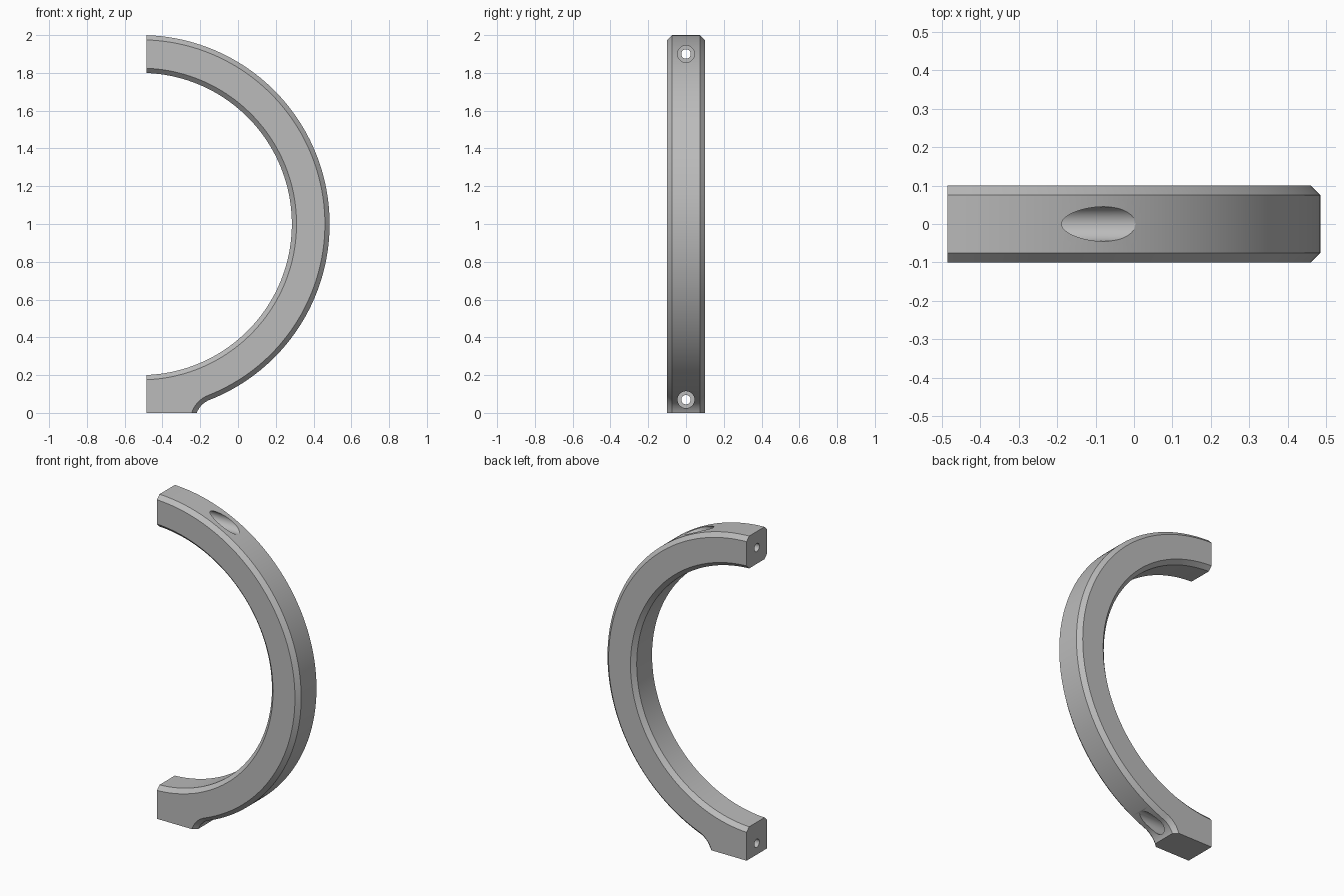
import bpy
import bmesh
from math import acos, asin, atan2, cos, pi, sin, sqrt

cube = bpy.data.objects.get("Cube")
if cube:
    bpy.data.objects.remove(cube, do_unlink=True)

CX, CZ = -0.515, 1.0          # centre of the ring
END = -0.485                  # flat mating face
OUTER, INNER = 1.0, 0.8
HALF, CHAMFER = 0.1, 0.025
FILLET = 0.12
TANGENT = -asin(0.931)        # where the foot fillet meets the ring

grey = bpy.data.materials.new("plain_grey")
grey.diffuse_color = (0.5, 0.5, 0.5, 1)
grey.use_nodes = True
grey.node_tree.nodes["Principled BSDF"].inputs["Base Color"].default_value = (0.5, 0.5, 0.5, 1)


def arc(cx, cz, r, start, stop, steps):
    angles = [start + (stop - start) * i / steps for i in range(steps + 1)]
    return [(cx + r * cos(a), cz + r * sin(a)) for a in angles]


def outline(inset):
    """Side outline of the half ring and its foot, shrunk along curved edges."""
    ro, ri, rf = OUTER - inset, INNER + inset, FILLET + inset
    fx = CX + (OUTER + FILLET) * cos(TANGENT)
    fz = CZ + (OUTER + FILLET) * sin(TANGENT)
    pts = arc(CX, CZ, ro, acos((END - CX) / ro), TANGENT, 96)
    foot = atan2(-fz, -sqrt(rf * rf - fz * fz))
    pts += arc(fx, fz, rf, TANGENT + pi, foot, 14)[1:]
    pts.append((END, 0))
    a = acos((END - CX) / ri)
    return pts + arc(CX, CZ, ri, -a, a, 96)


# Half ring body: four outlines bridged into a chamfered solid
bm = bmesh.new()
layers = []
for y, inset in ((-HALF, CHAMFER), (CHAMFER - HALF, 0), (HALF - CHAMFER, 0), (HALF, CHAMFER)):
    layers.append([bm.verts.new((x, y, z)) for x, z in outline(inset)])
for low, high in zip(layers, layers[1:]):
    n = len(low)
    for i in range(n):
        j = (i + 1) % n
        bm.faces.new((low[i], low[j], high[j], high[i]))
bm.faces.new(layers[0])
bm.faces.new(layers[-1])
bmesh.ops.recalc_face_normals(bm, faces=bm.faces[:])
mesh = bpy.data.meshes.new("half_ring_clamp")
bm.to_mesh(mesh)
bm.free()
body = bpy.data.objects.new("half_ring_clamp", mesh)
bpy.context.collection.objects.link(body)
mesh.materials.append(grey)


def drill(radius, x0, x1, z):
    """Cut a round hole along x into the body."""
    bpy.ops.mesh.primitive_cylinder_add(vertices=48, radius=radius, depth=x1 - x0,
                                        location=((x0 + x1) / 2, 0, z), rotation=(0, pi / 2, 0))
    cutter = bpy.context.object
    cutter.name = "hole_cutter"
    cutter.hide_render = True
    cutter.data.materials.append(grey)
    mod = body.modifiers.new("hole", 'BOOLEAN')
    mod.operation = 'DIFFERENCE'
    mod.solver = 'EXACT'
    mod.object = cutter
    bpy.ops.object.select_all(action='DESELECT')
    body.select_set(True)
    bpy.context.view_layer.objects.active = body
    bpy.ops.object.modifier_apply(modifier=mod.name)
    bpy.data.objects.remove(cutter, do_unlink=True)


# Screw holes with wide recesses for the screw heads
for z in (1.9, 0.07):
    drill(0.045, -0.28, 0.3, z)
    drill(0.025, -0.6, 0.2, z)

bpy.ops.object.shade_smooth_by_angle(angle=pi / 6)
